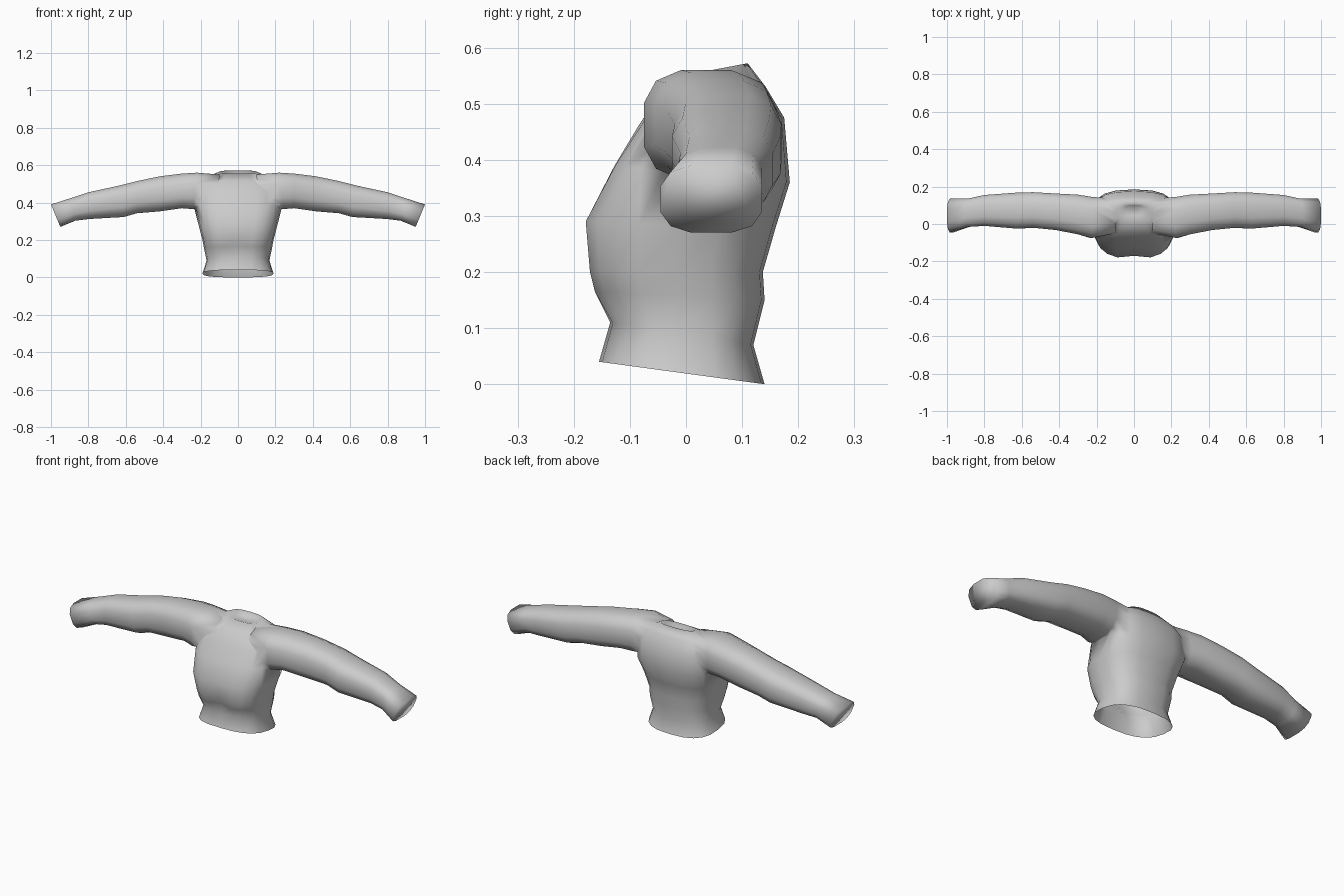
import bpy, bmesh, math

if "Cube" in bpy.data.objects:
    bpy.data.objects.remove(bpy.data.objects["Cube"])

grey = bpy.data.materials.new("grey cloth")
grey.diffuse_color = (0.6, 0.6, 0.6, 1)
grey.use_nodes = True
grey.node_tree.nodes["Principled BSDF"].inputs["Base Color"].default_value = grey.diffuse_color


def spow(v, e):
    return math.copysign(abs(v) ** e, v)


def loft(name, rings):
    """Closed tube skinned through rings of equal point count."""
    bm = bmesh.new()
    loops = [[bm.verts.new(p) for p in ring] for ring in rings]
    n = len(loops[0])
    for a, b in zip(loops, loops[1:]):
        for i in range(n):
            j = (i + 1) % n
            bm.faces.new((a[i], a[j], b[j], b[i]))
    bm.faces.new(loops[0])
    bm.faces.new(loops[-1])
    bmesh.ops.recalc_face_normals(bm, faces=bm.faces)
    mesh = bpy.data.meshes.new(name)
    bm.to_mesh(mesh)
    bm.free()
    mesh.materials.append(grey)
    obj = bpy.data.objects.new(name, mesh)
    bpy.context.collection.objects.link(obj)
    return obj


def torso_ring(zf, zb, hw, yf, yb, cleft, n=20):
    """Rounded box section; front and back heights may differ."""
    pts = []
    for i in range(n):
        a = 2 * math.pi * i / n
        c, s = spow(math.cos(a), 0.75), spow(math.sin(a), 0.75)
        y = (yf + yb) / 2 + s * (yb - yf) / 2
        z = (zf + zb) / 2 + s * (zb - zf) / 2
        if s < 0 and abs(c) < 0.05:
            y += cleft
        pts.append((c * hw, y, z))
    return pts


def sleeve_ring(side, xt, xb, zt, zb, yf, yb, n=12):
    """Rounded box section; top and bottom reach may differ."""
    pts = []
    for i in range(n):
        a = 2 * math.pi * (i + 0.5) / n
        c, s = spow(math.cos(a), 0.7), spow(math.sin(a), 0.7)
        c, s = c / 0.976, s / 0.976
        pts.append((side * ((xt + xb) / 2 + s * (xt - xb) / 2),
                    (yf + yb) / 2 + c * (yb - yf) / 2,
                    (zt + zb) / 2 + s * (zt - zb) / 2))
    return pts


# Body: front z, back z, half width, front y, back y, chest cleft
torso = [
    (0.04, 0.00, 0.190, -0.155, 0.140, 0),
    (0.11, 0.07, 0.168, -0.135, 0.120, 0),
    (0.165, 0.15, 0.182, -0.168, 0.140, 0.03),
    (0.20, 0.20, 0.190, -0.177, 0.137, 0.02),
    (0.29, 0.28, 0.212, -0.185, 0.160, 0.015),
    (0.39, 0.36, 0.235, -0.132, 0.185, 0.005),
    (0.46, 0.475, 0.230, -0.085, 0.175, 0),
    (0.515, 0.53, 0.200, -0.048, 0.142, 0),
    (0.555, 0.572, 0.100, 0.020, 0.110, 0),
    (0.545, 0.55, 0.050, 0.045, 0.100, 0),
]
jacket = loft("jacket", [torso_ring(*r) for r in torso])

# Sleeves: top x, bottom x, top z, bottom z, front y, back y
sleeve = [
    (0.10, 0.10, 0.550, 0.375, -0.050, 0.135),
    (0.22, 0.24, 0.560, 0.365, -0.075, 0.145),
    (0.30, 0.30, 0.555, 0.370, -0.055, 0.157),
    (0.42, 0.42, 0.540, 0.353, -0.032, 0.163),
    (0.54, 0.54, 0.515, 0.343, -0.020, 0.170),
    (0.63, 0.61, 0.492, 0.323, -0.025, 0.168),
    (0.80, 0.80, 0.455, 0.312, -0.010, 0.155),
    (0.90, 0.87, 0.422, 0.303, -0.015, 0.135),
    (1.00, 0.95, 0.390, 0.270, -0.045, 0.135),
]
bpy.context.view_layer.objects.active = jacket
for side in (-1, 1):
    arm = loft("sleeve", [sleeve_ring(side, *r) for r in sleeve])
    mod = jacket.modifiers.new("join_sleeve", 'BOOLEAN')
    mod.operation = 'UNION'
    mod.solver = 'EXACT'
    mod.object = arm
    bpy.ops.object.modifier_apply(modifier=mod.name)
    bpy.data.objects.remove(arm, do_unlink=True)

# Open the hem and shade the cloth smooth
bm = bmesh.new()
bm.from_mesh(jacket.data)
bmesh.ops.remove_doubles(bm, verts=bm.verts, dist=0.004)
bm.normal_update()
hem = [f for f in bm.faces if f.normal.z < -0.8 and max(v.co.z for v in f.verts) < 0.05]
bmesh.ops.delete(bm, geom=hem, context='FACES_ONLY')
for f in bm.faces:
    f.smooth = True
    f.material_index = 0
bm.to_mesh(jacket.data)
bm.free()
